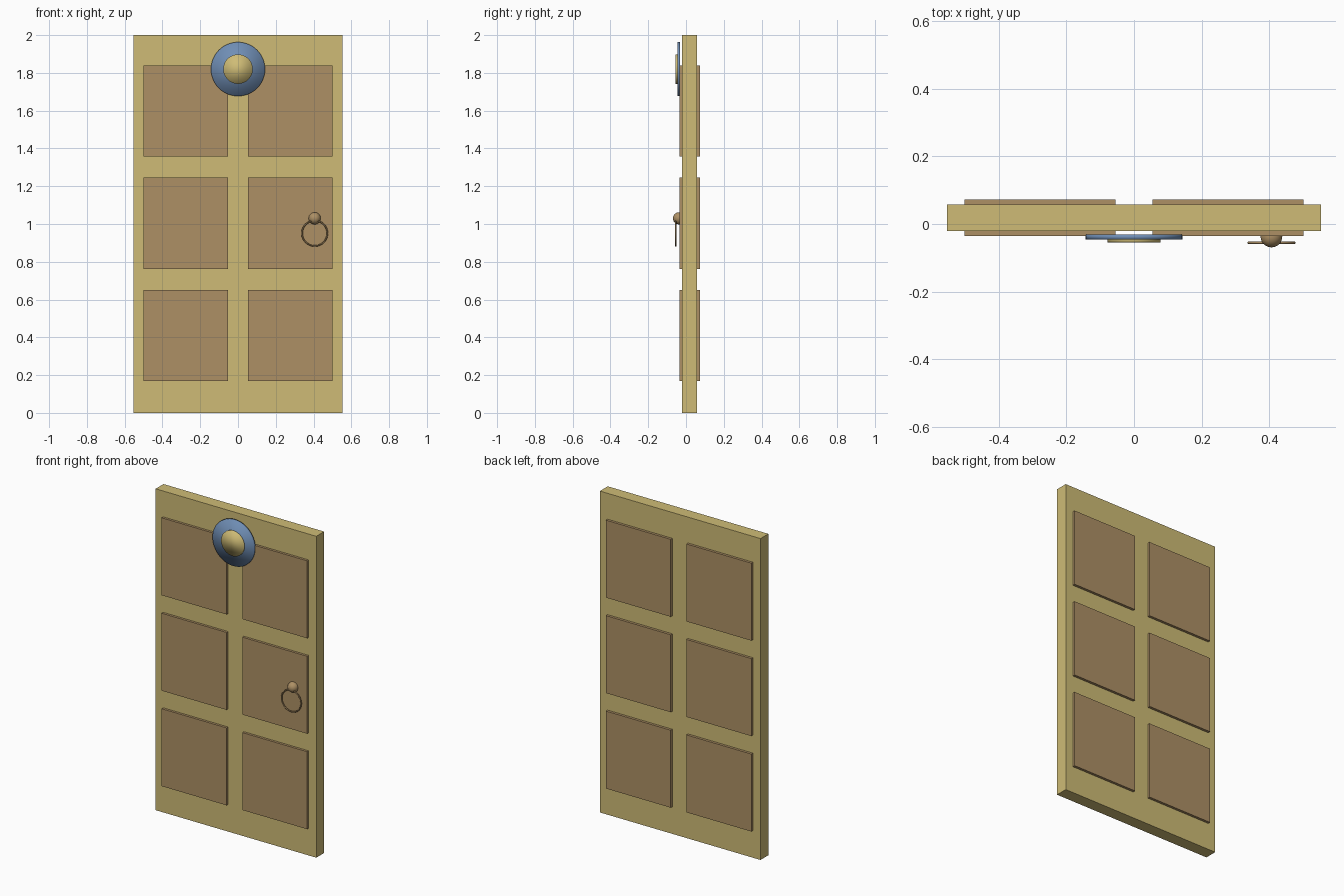
import bpy
from math import pi

if "Cube" in bpy.data.objects:
    bpy.data.objects.remove(bpy.data.objects["Cube"])


def material(name, rgb):
    m = bpy.data.materials.new(name)
    m.diffuse_color = (*rgb, 1)
    m.use_nodes = True
    m.node_tree.nodes["Principled BSDF"].inputs["Base Color"].default_value = m.diffuse_color
    return m


YELLOW = material("pale_wood", (0.62, 0.50, 0.18))
BROWN = material("brown_wood", (0.42, 0.28, 0.13))
BLUE = material("blue_metal", (0.16, 0.27, 0.46))


def finish(name, mat, smooth=False):
    ob = bpy.context.object
    ob.name = name
    ob.data.materials.append(mat)
    if smooth:
        bpy.ops.object.shade_smooth()
    return ob


def box(name, x, y, z, mat):
    """Box from (min, max) ranges on each axis."""
    bpy.ops.mesh.primitive_cube_add(size=1, location=[sum(r) / 2 for r in (x, y, z)])
    bpy.context.object.scale = [r[1] - r[0] for r in (x, y, z)]
    bpy.ops.object.transform_apply(location=False, rotation=False)
    return finish(name, mat)


def disc(name, radius, y, z, mat):
    """Thin round plate facing the front."""
    bpy.ops.mesh.primitive_cylinder_add(vertices=48, radius=radius, depth=y[1] - y[0],
                                        location=(0, sum(y) / 2, z), rotation=(pi / 2, 0, 0))
    return finish(name, mat, True)


# Door slab
box("door_slab", (-0.553, 0.553), (-0.02, 0.057), (0, 2), YELLOW)

# Six raised panels, standing proud on both faces
for row in range(3):
    z0 = 0.169 + row * 0.594
    for side, x in (("left", (-0.501, -0.054)), ("right", (0.054, 0.501))):
        box(f"panel_{side}_{row + 1}", x, (-0.035, 0.073), (z0, z0 + 0.482), BROWN)

# Round ornament near the top
disc("ornament_plate", 0.143, (-0.046, -0.031), 1.82, BLUE)
disc("ornament_centre", 0.078, (-0.055, -0.040), 1.82, YELLOW)

# Knob and pull ring
bpy.ops.mesh.primitive_uv_sphere_add(segments=32, ring_count=16, radius=0.032,
                                     location=(0.406, -0.037, 1.03))
finish("handle_knob", BROWN, True)
bpy.ops.mesh.primitive_torus_add(major_segments=48, minor_segments=12, major_radius=0.067,
                                 minor_radius=0.004, location=(0.406, -0.055, 0.951),
                                 rotation=(pi / 2, 0, 0))
finish("handle_ring", BROWN, True)
